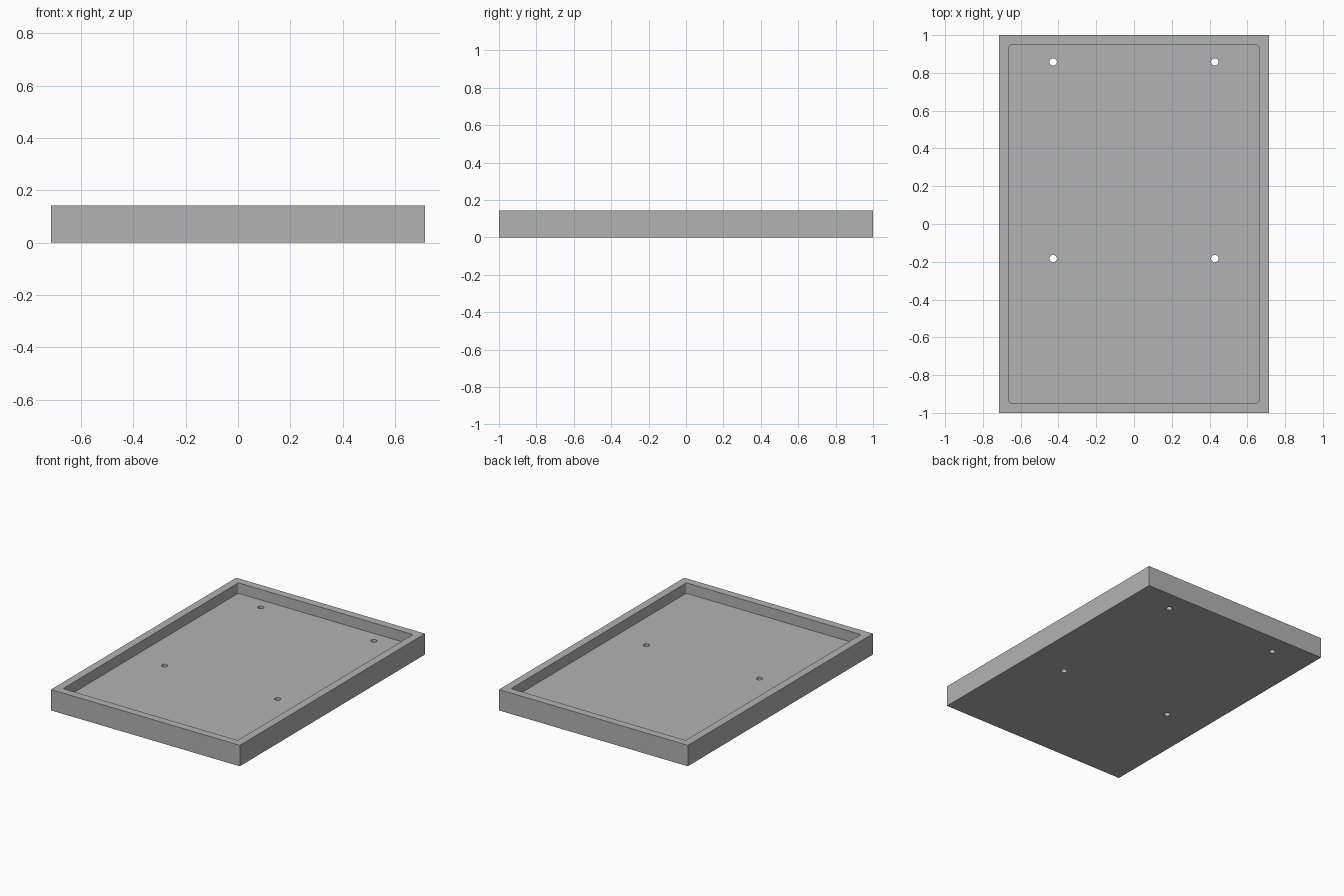
import bpy
import bmesh

if "Cube" in bpy.data.objects:
    bpy.data.objects.remove(bpy.data.objects["Cube"], do_unlink=True)

HALF_X, HALF_Y, HEIGHT = 0.714, 1.0, 0.143
WALL, FLOOR = 0.0535, 0.0715
HOLE_R = 0.0195

grey = bpy.data.materials.new("plain grey")
grey.use_nodes = True
colour = (0.45, 0.45, 0.45, 1)
grey.diffuse_color = colour
grey.node_tree.nodes["Principled BSDF"].inputs["Base Color"].default_value = colour


def make_object(name, bm):
    mesh = bpy.data.meshes.new(name)
    bm.to_mesh(mesh)
    bm.free()
    mesh.materials.append(grey)
    obj = bpy.data.objects.new(name, mesh)
    bpy.context.collection.objects.link(obj)
    return obj


def box(name, hx, hy, z0, z1, radius=0):
    """Box centred on the z axis, with optional rounded upright edges."""
    bm = bmesh.new()
    bmesh.ops.create_cube(bm, size=2)
    for v in bm.verts:
        v.co = (v.co.x * hx, v.co.y * hy, z1 if v.co.z > 0 else z0)
    if radius:
        upright = [e for e in bm.edges
                   if abs(e.verts[0].co.z - e.verts[1].co.z) > 0.01]
        bmesh.ops.bevel(bm, geom=upright, offset=radius, segments=4,
                        profile=0.5, affect='EDGES')
    return make_object(name, bm)


def cylinder(name, x, y):
    bm = bmesh.new()
    bmesh.ops.create_cone(bm, cap_ends=True, segments=32, radius1=HOLE_R,
                          radius2=HOLE_R, depth=0.4)
    bmesh.ops.translate(bm, vec=(x, y, 0), verts=bm.verts)
    return make_object(name, bm)


def cut(target, cutter):
    cutter.hide_render = True
    mod = target.modifiers.new("cut", 'BOOLEAN')
    mod.operation = 'DIFFERENCE'
    mod.solver = 'EXACT'
    mod.object = cutter
    bpy.ops.object.modifier_apply(modifier=mod.name)
    bpy.data.objects.remove(cutter, do_unlink=True)


# Solid tray block
tray = box("tray", HALF_X, HALF_Y, 0, HEIGHT)
bpy.context.view_layer.objects.active = tray
tray.select_set(True)

# Recess inside the rim
cut(tray, box("recess_cutter", HALF_X - WALL, HALF_Y - WALL, FLOOR, 0.3, 0.008))

# Four mounting holes through the floor
for side in (-1, 1):
    for y in (0.858, -0.183):
        cut(tray, cylinder("hole_cutter", side * 0.428, y))

bpy.ops.object.shade_smooth_by_angle()
